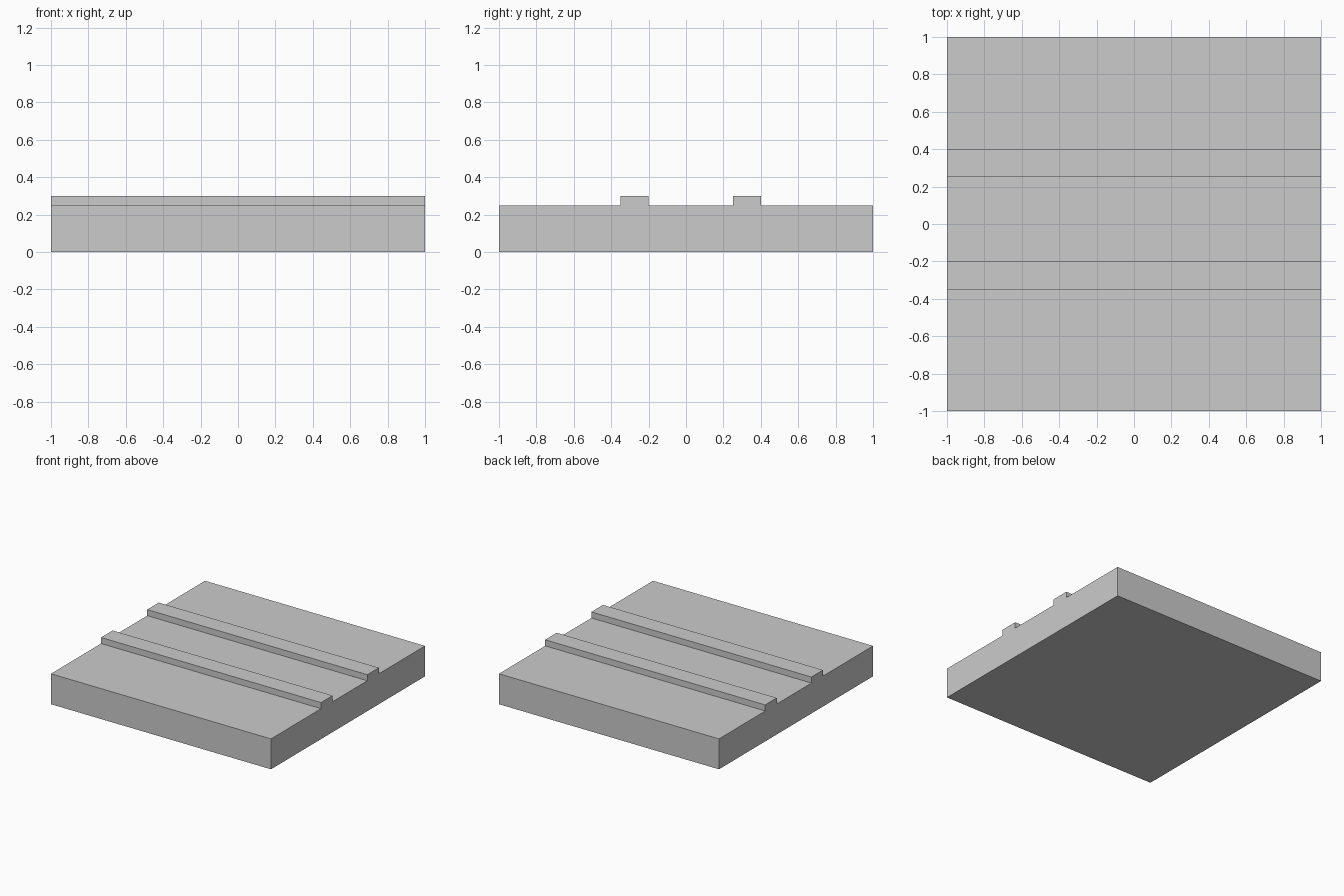
import bpy
import bmesh

if "Cube" in bpy.data.objects:
    bpy.data.objects.remove(bpy.data.objects["Cube"])

BASE_TOP, RIDGE_TOP = 0.25, 0.30
RIDGES = [(-0.35, -0.20), (0.25, 0.40)]  # y ranges of the raised strips

# Side profile (y, z): slab with two square ridges
profile = [(1, 0), (-1, 0), (-1, BASE_TOP)]
profile[:2] = [(1, 0), (-1, 0)]
for y0, y1 in RIDGES:
    profile += [(y0, BASE_TOP), (y0, RIDGE_TOP), (y1, RIDGE_TOP), (y1, BASE_TOP)]
profile.append((1, BASE_TOP))

# Extrude the profile along x
bm = bmesh.new()
face = bm.faces.new([bm.verts.new((-1, y, z)) for y, z in profile])
ext = bmesh.ops.extrude_face_region(bm, geom=[face], use_keep_orig=True)
verts = [g for g in ext["geom"] if isinstance(g, bmesh.types.BMVert)]
bmesh.ops.translate(bm, verts=verts, vec=(2, 0, 0))
bmesh.ops.recalc_face_normals(bm, faces=bm.faces)

mesh = bpy.data.meshes.new("ridged_slab")
bm.to_mesh(mesh)
bm.free()
bpy.context.collection.objects.link(bpy.data.objects.new("ridged_slab", mesh))
